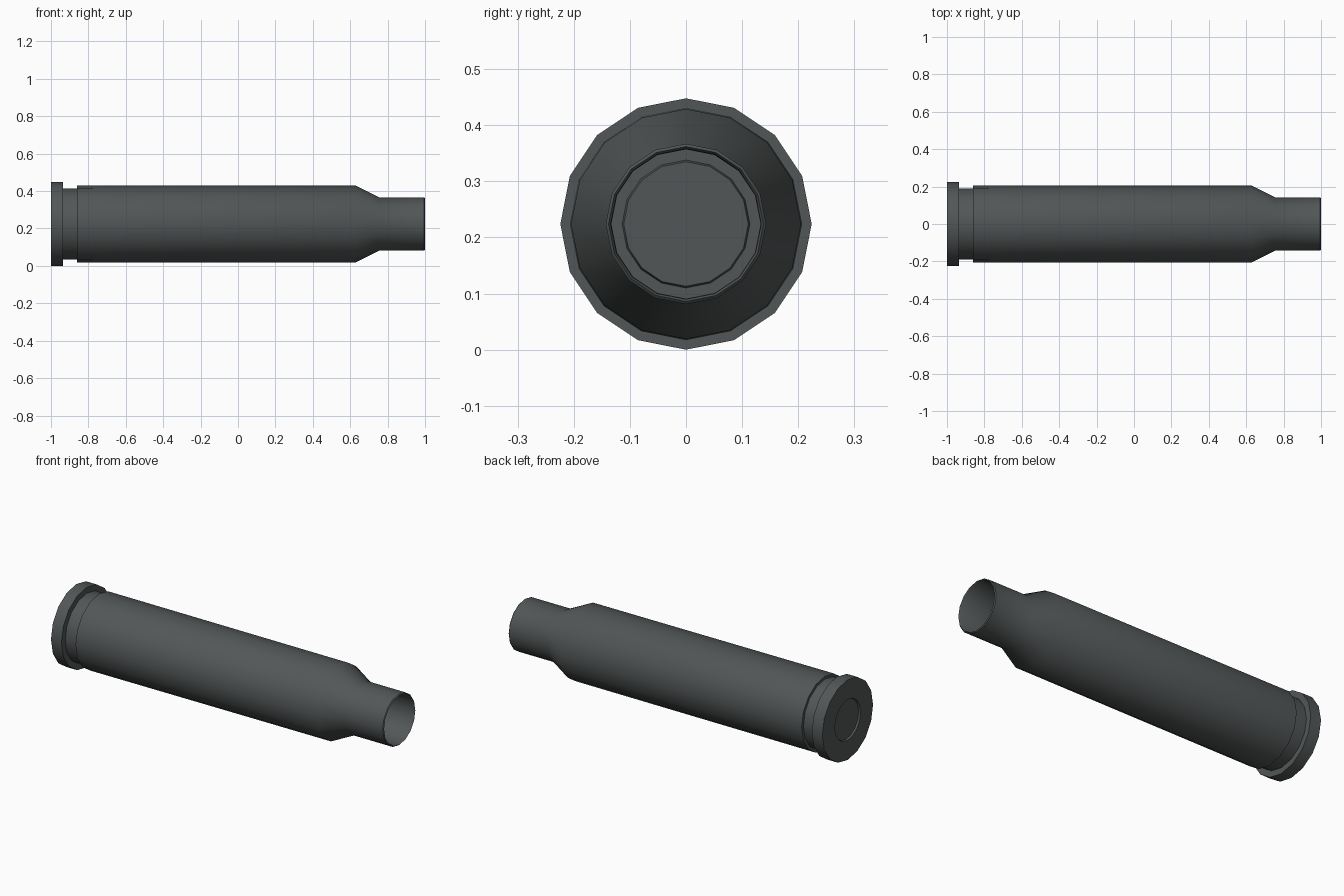
import bpy, bmesh, math

if "Cube" in bpy.data.objects:
    bpy.data.objects.remove(bpy.data.objects["Cube"])

SIDES = 16
CZ = 0.224  # height of the long axis

metal = bpy.data.materials.new("dark gunmetal grey")
metal.diffuse_color = (0.085, 0.094, 0.095, 1)
metal.use_nodes = True
metal.node_tree.nodes["Principled BSDF"].inputs["Base Color"].default_value = metal.diffuse_color


def lathe(name, profile, cap_end=False):
    """Spin (x, radius) points around the long axis; optionally close the last ring."""
    bm = bmesh.new()
    rings = []
    for x, r in profile:
        rings.append([bm.verts.new((x, r * math.sin(2 * math.pi * i / SIDES),
                                    CZ + r * math.cos(2 * math.pi * i / SIDES)))
                      for i in range(SIDES)])
    for a, b in zip(rings, rings[1:]):
        for i in range(SIDES):
            j = (i + 1) % SIDES
            bm.faces.new((a[i], b[i], b[j], a[j]))
    if cap_end:
        bm.faces.new(rings[-1])
    bmesh.ops.recalc_face_normals(bm, faces=bm.faces)
    me = bpy.data.meshes.new(name)
    bm.to_mesh(me)
    bm.free()
    me.materials.append(metal)
    ob = bpy.data.objects.new(name, me)
    bpy.context.collection.objects.link(ob)
    bpy.ops.object.select_all(action='DESELECT')
    ob.select_set(True)
    bpy.context.view_layer.objects.active = ob
    bpy.ops.object.shade_smooth_by_angle(angle=math.radians(35))
    return ob


# Hollow shell: from inside the neck, over the lip, along the body to the base
lathe("casing", [
    (0.76, 0.133), (0.994, 0.134), (1.0, 0.138),      # inner neck and lip
    (0.995, 0.143), (0.755, 0.143),                   # outer neck
    (0.63, 0.205), (-0.86, 0.207),                    # shoulder and body
    (-0.86, 0.191), (-0.935, 0.191),                  # groove
    (-0.935, 0.224), (-1.0, 0.224),                   # rim
    (-1.0, 0.114), (-0.99, 0.111),                    # base and primer recess
], cap_end=True)
